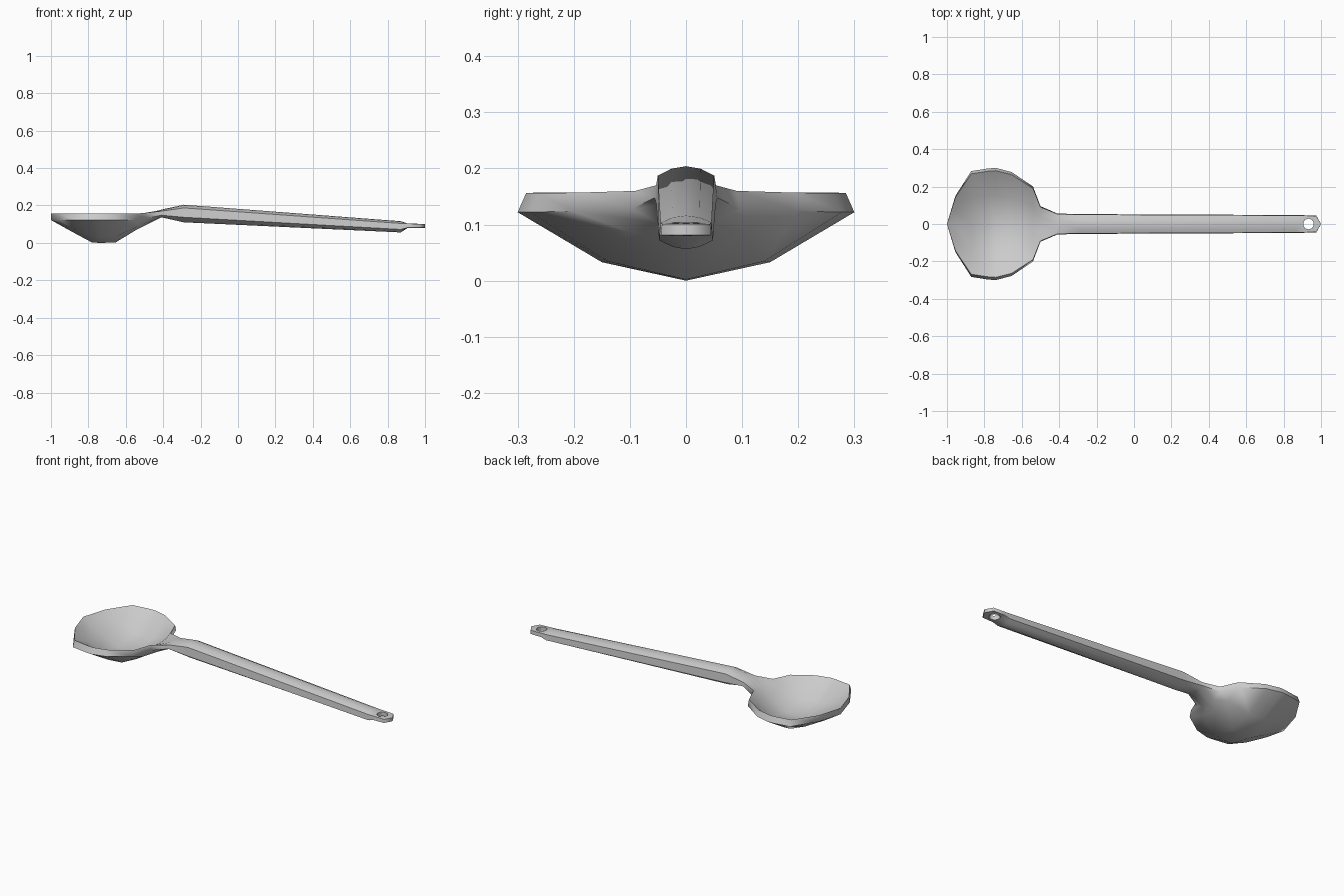
import bpy, bmesh, math

if "Cube" in bpy.data.objects:
    bpy.data.objects.remove(bpy.data.objects["Cube"])

# Stations along the spoon: x, half width, underside z, side low z, side high z, top z
stations = [
    (-1.0, 0.0, .122, .122, .157, .157),     # bowl tip
    (-.955, .15, .097, .122, .157, .130),
    (-.87, .283, .050, .122, .157, .085),
    (-.78, .297, .002, .122, .156, .038),
    (-.74, .300, .000, .122, .156, .036),
    (-.655, .278, .002, .122, .156, .038),
    (-.54, .200, .072, .124, .157, .105),
    (-.50, .095, .092, .128, .160, .138),    # neck
    (-.41, .056, .137, .148, .170, .178),
    (-.29, .053, .110, .137, .187, .204),    # handle
    (.87, .048, .056, .072, .104, .116),
    (.905, .047, .079, .081, .103, .104),    # flat hanging tab
    (.975, .045, .080, .081, .101, .102),
    (1.0, 0.0, .081, .081, .101, .101),
]


def section(w, zb, lo, hi, zt):
    half = [(.5 * w, zb + .27 * (lo - zb)), (w, lo),
            (.95 * w, hi), (.5 * w, zt + .27 * (hi - zt))]
    return [(0, zb)] + half + [(0, zt)] + [(-y, z) for y, z in reversed(half)]


# Loft the whole spoon as one closed skin
bm = bmesh.new()
rings = [[bm.verts.new((x, y, z)) for y, z in section(*s)] for x, *s in stations]
for a, b in zip(rings, rings[1:]):
    n = len(a)
    for i in range(n):
        j = (i + 1) % n
        bm.faces.new((a[i], a[j], b[j], b[i]))
bmesh.ops.remove_doubles(bm, verts=bm.verts, dist=1e-5)
bmesh.ops.recalc_face_normals(bm, faces=bm.faces)
mesh = bpy.data.meshes.new("spoon")
bm.to_mesh(mesh)
bm.free()
spoon = bpy.data.objects.new("spoon", mesh)
bpy.context.collection.objects.link(spoon)

# Hanging hole through the tab
bpy.ops.mesh.primitive_cylinder_add(vertices=10, radius=.029, depth=.2,
                                    location=(.933, 0, .09))
cutter = bpy.context.object
cutter.name = "hole_cutter"
cutter.hide_render = True
mod = spoon.modifiers.new("hanging_hole", 'BOOLEAN')
mod.operation = 'DIFFERENCE'
mod.solver = 'EXACT'
mod.object = cutter
bpy.ops.object.select_all(action='DESELECT')
spoon.select_set(True)
bpy.context.view_layer.objects.active = spoon
bpy.ops.object.modifier_apply(modifier=mod.name)
bpy.data.objects.remove(cutter)

bpy.ops.object.shade_smooth_by_angle(angle=math.radians(60))
